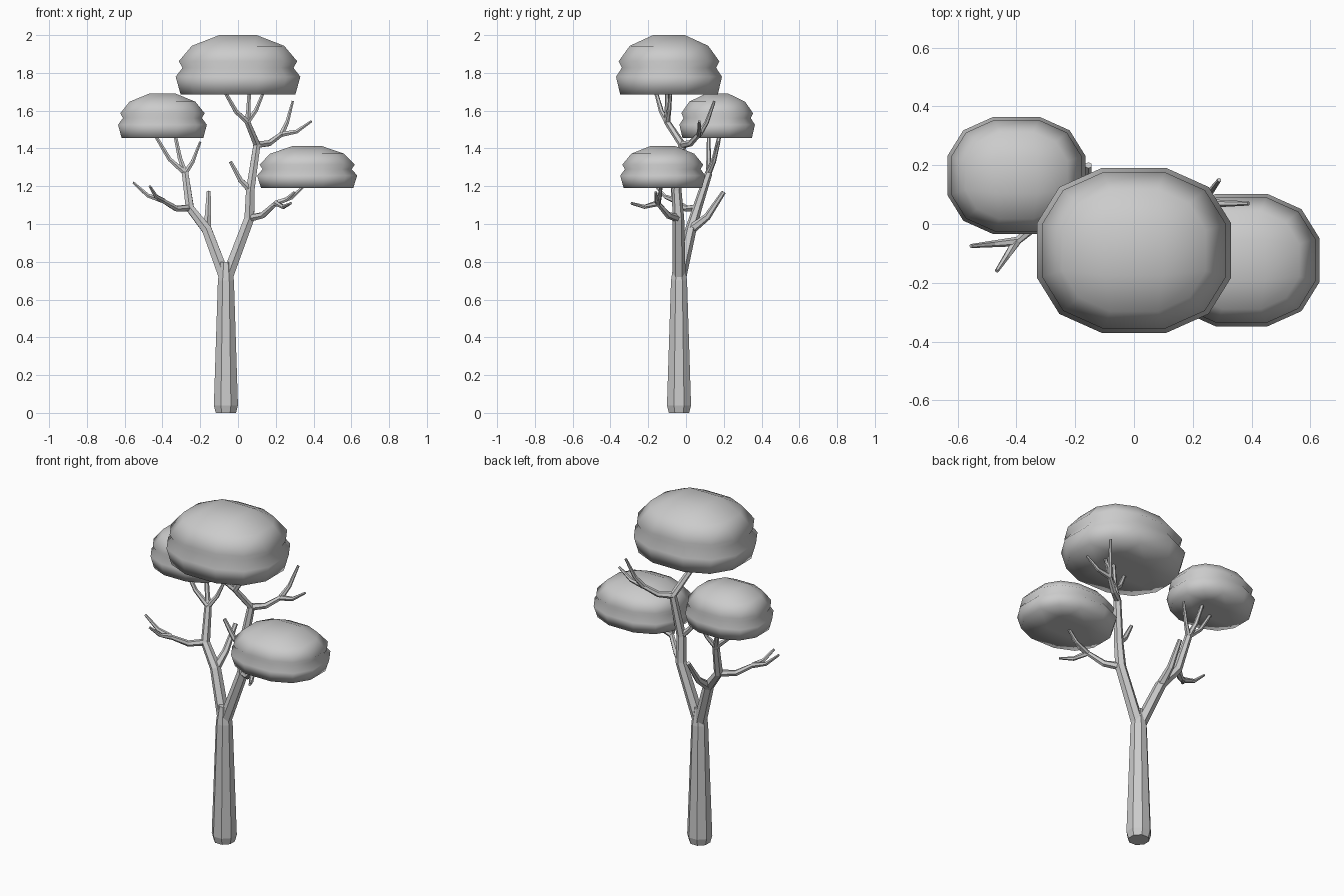
import bpy, bmesh, math
from mathutils import Vector

default_cube = bpy.data.objects.get("Cube")
if default_cube:
    bpy.data.objects.remove(default_cube, do_unlink=True)

# One plain material for the whole tree
grey = bpy.data.materials.new("plain_grey")
grey.use_nodes = True
grey.diffuse_color = (0.6, 0.6, 0.6, 1)
shader = grey.node_tree.nodes["Principled BSDF"]
shader.inputs["Base Color"].default_value = grey.diffuse_color


def finish(name, bm, smooth):
    bmesh.ops.recalc_face_normals(bm, faces=bm.faces)
    for face in bm.faces:
        face.smooth = smooth
    mesh = bpy.data.meshes.new(name)
    bm.to_mesh(mesh)
    bm.free()
    mesh.materials.append(grey)
    bpy.context.collection.objects.link(bpy.data.objects.new(name, mesh))


def tube(name, points, radii, sides):
    """Faceted tube through the points, with one radius for each point."""
    bm = bmesh.new()
    rings = []
    for index, (point, radius) in enumerate(zip(points, radii)):
        before = points[max(index - 1, 0)]
        after = points[min(index + 1, len(points) - 1)]
        along = (after - before).normalized()
        across = Vector((0, 1, 0)).cross(along).normalized()
        back = along.cross(across)
        angles = [math.tau * (k + 0.5) / sides for k in range(sides)]
        rings.append([bm.verts.new(point + radius * (across * math.cos(a) + back * math.sin(a)))
                      for a in angles])
    for lower, upper in zip(rings, rings[1:]):
        for k in range(sides):
            bm.faces.new((lower[k - 1], lower[k], upper[k], upper[k - 1]))
    bm.faces.new(rings[0])
    bm.faces.new(rings[-1])
    finish(name, bm, smooth=False)


def limb(name, *points, thick=0.035, thin=0.02):
    """Main limb whose thickness falls evenly from joint to joint."""
    last = len(points) - 1
    radii = [thick + (thin - thick) * index / last for index in range(last + 1)]
    tube(name, points, radii, sides=6)


def twig(name, start, tip, thick=0.016, thin=0.007):
    """Side shoot that reaches outwards first and then turns up at a low knee."""
    knee = start.lerp(tip, 0.5)
    knee.z -= (tip - start).length * 0.12
    limb(name, start, knee, tip, thick=thick, thin=thin)


# Foliage: rounded-square rings, each a share of the height and of the width
PROFILE = ((0, 0.92), (0.3, 1), (0.45, 0.89), (0.56, 0.95), (0.82, 0.74))
CELLS = [(i, j) for i in range(4) for j in range(4)]
RIM = sorted([cell for cell in CELLS if {0, 3} & set(cell)],
             key=lambda cell: math.atan2(cell[1] - 1.5, cell[0] - 1.5))


def foliage(name, base, width, height):
    bm = bmesh.new()

    def corner(cell, level, share):
        pull = 0.77 if set(cell) <= {0, 3} else 1
        u, v = [(c / 3 - 0.5) * pull * share * width for c in cell]
        return bm.verts.new(base + Vector((u, v * 0.85, level * height)))

    rings = [{cell: corner(cell, level, share) for cell in RIM} for level, share in PROFILE]
    for lower, upper in zip(rings, rings[1:]):
        for k, cell in enumerate(RIM):
            previous = RIM[k - 1]
            bm.faces.new((lower[previous], lower[cell], upper[cell], upper[previous]))
    # Close the underside and the crown with square patches
    for ring, level in ((rings[0], 0), (rings[-1], 1)):
        patch = {cell: ring.get(cell) or corner(cell, level, 0.9) for cell in CELLS}
        for i in range(3):
            for j in range(3):
                bm.faces.new((patch[i, j], patch[i + 1, j],
                              patch[i + 1, j + 1], patch[i, j + 1]))
    finish(name, bm, smooth=True)


foliage("top_foliage", Vector((0, -0.09, 1.685)), width=0.66, height=0.315)
foliage("right_foliage", Vector((-0.4, 0.165, 1.455)), width=0.47, height=0.235)
foliage("left_foliage", Vector((0.366, -0.123, 1.19)), width=0.53, height=0.222)

# Trunk: tapers evenly with height, with a chamfered foot and a closed fork
foot = Vector((-0.064, -0.037, 0))
fork = foot + Vector((0, 0, 0.7))
heel = foot + Vector((0, 0, 0.04))
crotch = fork + Vector((0, 0, 0.1))
tube("trunk", [foot, heel, fork, crotch], [0.058, 0.069, 0.046, 0.03], sides=8)

# Left limb joints
left_shoulder = Vector((0.06, -0.04, 1.03))
left_bend = Vector((0.065, -0.05, 1.18))
left_elbow = Vector((0.1, -0.02, 1.42))
crown_knot = Vector((0.05, -0.1, 1.54))
side_knot = Vector((0.23, 0.07, 1.475))
low_knot = Vector((0.2, -0.15, 1.11))
limb("left_limb", fork, left_shoulder, left_bend, left_elbow, crown_knot, thin=0.017)

# Left limb shoots
twig("crown_twig_right", crown_knot, Vector((-0.07, -0.16, 1.7)), thin=0.01)
twig("crown_twig_middle", crown_knot, Vector((0.06, -0.1, 1.71)), thin=0.01)
twig("crown_twig_left", crown_knot, Vector((0.14, -0.08, 1.71)), thin=0.008)
twig("side_branch", left_elbow, side_knot, thick=0.02, thin=0.014)
twig("side_twig_upper", side_knot, Vector((0.29, 0.15, 1.65)))
twig("side_twig_outer", side_knot, Vector((0.39, 0.07, 1.545)))
twig("inner_stub", left_bend, Vector((-0.04, -0.07, 1.33)), thick=0.02, thin=0.01)
twig("low_branch", left_shoulder, low_knot, thick=0.022, thin=0.014)
twig("low_twig_front", low_knot, Vector((0.28, -0.29, 1.11)))
twig("low_twig_outer", low_knot, Vector((0.37, -0.13, 1.22)))
twig("low_twig_middle", low_knot, Vector((0.3, -0.16, 1.17)))

# Right limb joints
right_shoulder = Vector((-0.165, 0.025, 0.97))
right_elbow = Vector((-0.255, 0.06, 1.085))
upper_knot = Vector((-0.28, 0.12, 1.27))
front_knot = Vector((-0.4, -0.06, 1.125))
limb("right_limb", fork, right_shoulder, right_elbow, upper_knot)

# Right limb shoots
twig("back_stub", right_shoulder, Vector((-0.155, 0.2, 1.17)), thick=0.026, thin=0.012)
twig("upper_twig_inner", upper_knot, Vector((-0.2, 0.175, 1.435)))
twig("upper_twig_middle", upper_knot, Vector((-0.335, 0.18, 1.48)), thin=0.01)
twig("upper_twig_outer", upper_knot, Vector((-0.445, 0.12, 1.48)), thin=0.009)
twig("front_branch", right_elbow, front_knot, thick=0.02, thin=0.013)
twig("front_twig_outer", front_knot, Vector((-0.555, -0.075, 1.22)))
twig("front_twig_inner", front_knot, Vector((-0.467, -0.16, 1.2)))
